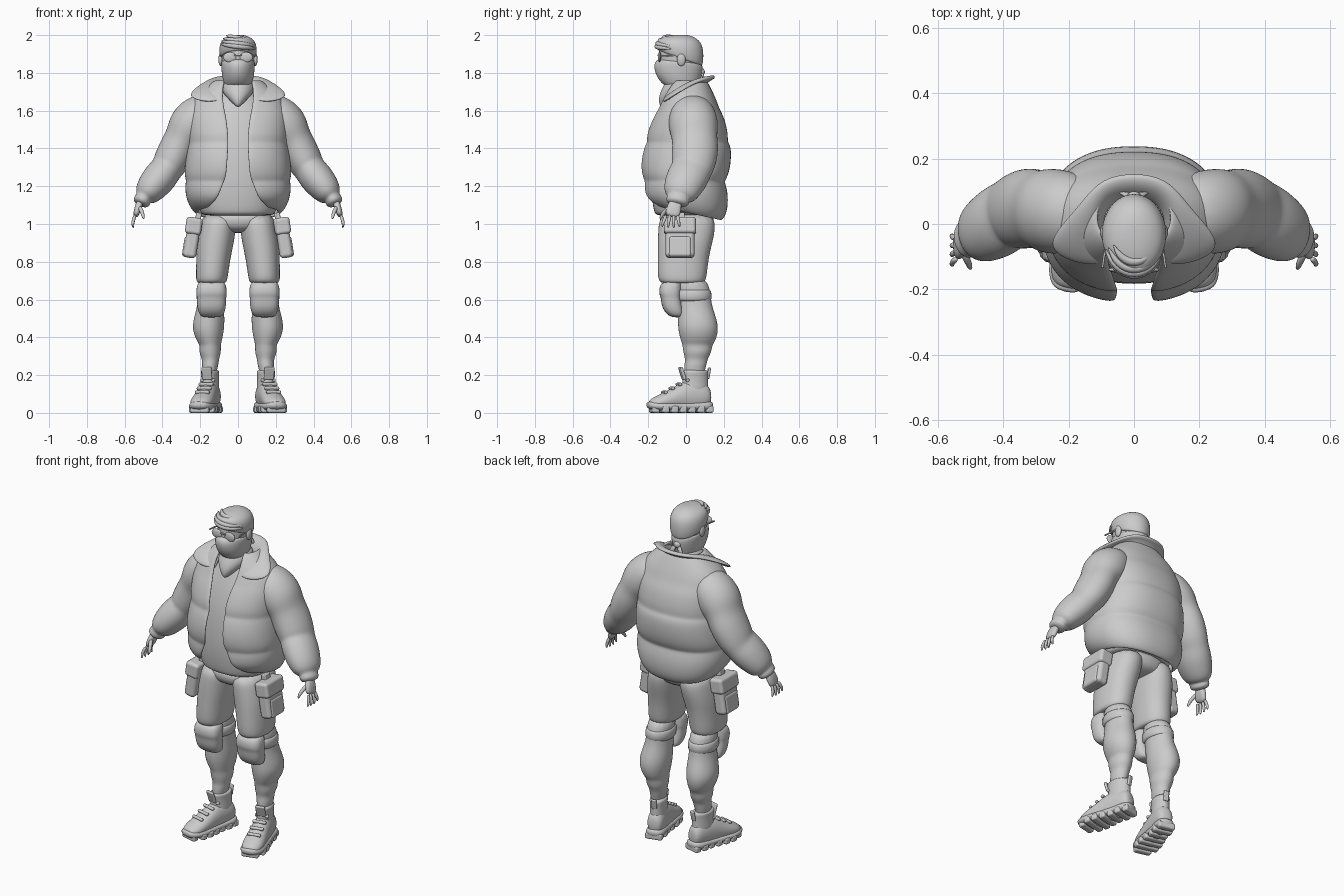
import bpy
import bmesh
from math import sin, cos, pi, asin, radians, copysign
from mathutils import Vector, Matrix, Euler

# All sizes below are in hundredths of a unit
UNIT = 0.01
X, Y, Z = Vector((1, 0, 0)), Vector((0, 1, 0)), Vector((0, 0, 1))

cube = bpy.data.objects.get("Cube")
if cube:
    bpy.data.objects.remove(cube, do_unlink=True)

grey = bpy.data.materials.new("plain grey")
grey.use_nodes = True
grey.diffuse_color = (0.6, 0.6, 0.6, 1)
grey.node_tree.nodes["Principled BSDF"].inputs["Base Color"].default_value = grey.diffuse_color


def finish(bm, name, mirror=False, smooth=0, thick=0, bevel=0):
    """Turn a bmesh into a smooth object with the wanted modifiers."""
    bmesh.ops.recalc_face_normals(bm, faces=bm.faces)
    bm.transform(Matrix.Scale(UNIT, 4))
    mesh = bpy.data.meshes.new(name)
    bm.to_mesh(mesh)
    bm.free()
    mesh.materials.append(grey)
    mesh.shade_smooth()
    obj = bpy.data.objects.new(name, mesh)
    bpy.context.collection.objects.link(obj)
    if mirror:
        obj.modifiers.new("Mirror", "MIRROR")
    if thick:
        mod = obj.modifiers.new("Thickness", "SOLIDIFY")
        mod.thickness, mod.offset = thick * UNIT, 0
    if bevel:
        mod = obj.modifiers.new("Bevel", "BEVEL")
        mod.width, mod.segments, mod.harden_normals = bevel * UNIT, 3, True
    if smooth:
        mod = obj.modifiers.new("Smooth", "SUBSURF")
        mod.levels = mod.render_levels = smooth
    return obj


def skin_rows(bm, rows, closed):
    """Join rows of points with quads."""
    grid = [[bm.verts.new(p) for p in row] for row in rows]
    count = len(grid[0])
    for low, high in zip(grid, grid[1:]):
        for i in range(count if closed else count - 1):
            j = (i + 1) % count
            bm.faces.new((low[i], low[j], high[j], high[i]))
    return grid


def power(value, p):
    return copysign(abs(value) ** p, value)


def loft(name, rings, normal=Z, p=1.0, sides=16, place=None, smooth=2, mirror=True, tilt=0):
    """Skin rings of (x, y, z, half width, half depth); normal=None follows the path."""
    bm = bmesh.new()
    rows = []
    for i, (x, y, z, a, b) in enumerate(rings):
        ahead = Vector(rings[min(i + 1, len(rings) - 1)][:3])
        behind = Vector(rings[max(i - 1, 0)][:3])
        t = normal or (ahead - behind).normalized()
        ref = Z if abs(t.y) > 0.9 else Y
        v = (ref - t * ref.dot(t)).normalized()
        u = v.cross(t)
        lean = tilt * (200 - z) / 12
        row = []
        for k in range(sides):
            angle = 2 * pi * k / sides
            c, s = power(cos(angle), p), power(sin(angle), p)
            row.append(Vector((x, y, z)) + u * a * c + v * b * s - Z * lean * s)
        rows.append(row)
    grid = skin_rows(bm, rows, True)
    bm.faces.new(grid[0])
    bm.faces.new(grid[-1])
    if place:
        bm.transform(place)
    return finish(bm, name, mirror, smooth)


def box(name, centre, size, turn=(0, 0, 0), bevel=1, place=None, mirror=True):
    bm = bmesh.new()
    rot = Euler([radians(d) for d in turn]).to_matrix().to_4x4()
    m = Matrix.Translation(centre) @ rot @ Matrix.Diagonal((*size, 1))
    bmesh.ops.create_cube(bm, size=1, matrix=(place or Matrix()) @ m)
    return finish(bm, name, mirror, bevel=bevel)


def ball(name, centre, size, mirror=True):
    bm = bmesh.new()
    m = Matrix.Translation(centre) @ Matrix.Diagonal((*size, 1))
    bmesh.ops.create_uvsphere(bm, u_segments=20, v_segments=12, radius=1, matrix=m)
    return finish(bm, name, mirror)


# Open puffer jacket: height, front, back, half width, half opening
jacket = [(106, -16, 18, 21, 16), (109, -19, 21, 24.5, 13), (115, -22, 21.5, 27, 10),
          (121, -22, 20, 27, 8), (123, -21.5, 19.5, 26.5, 7), (126, -23, 21.5, 27.5, 6),
          (133, -23.5, 23, 27, 5.5), (141, -21.5, 23, 26, 5), (143, -20, 21, 25.5, 5),
          (147, -20.5, 21.5, 26, 5), (156, -17, 19.5, 26, 6), (160, -14.5, 17, 25, 7),
          (166, -12, 15, 23, 8), (172, -9, 12, 16, 8), (176, -6, 10, 11, 7)]
rows = []
for z, front, back, wide, gap in jacket:
    start = asin((gap / wide) ** (1 / 0.85))
    drop = 0.45 * max(0, 115 - z)
    mid, deep = (front + back) / 2, (back - front) / 2
    row = []
    for k in range(33):
        angle = start + (2 * pi - 2 * start) * k / 32
        c, s = power(cos(angle), 0.85), power(sin(angle), 0.85)
        row.append((wide * s, mid - deep * c, z + drop * c))
    rows.append(row)
bm = bmesh.new()
skin_rows(bm, rows, False)
finish(bm, "jacket_body", smooth=2, thick=2)

# Wide folded collar, half of it mirrored
inner = [(0, 8, 171), (7, 7, 171), (10, 1, 170), (9, -6, 167), (8, -11, 163)]
crest = [(0, 12, 177), (9, 10.5, 177), (13, 3, 176), (14, -5, 172), (10, -12, 166)]
outer = [(0, 16, 178), (11, 14, 178), (18, 4, 175), (30, -8, 167), (14, -13, 164)]
bm = bmesh.new()
skin_rows(bm, [inner, crest, outer], False)
finish(bm, "jacket_collar", mirror=True, smooth=3, thick=2.4)

# Puffy sleeves with gathered cuffs
loft("sleeve", [(12, 3, 163, 8, 9), (20, 3.5, 158, 12, 13), (26, 4, 151, 12.5, 13.5),
                (29, 4.5, 146, 9.6, 12), (32, 5, 140, 10, 12.7), (36, 4, 132, 9.6, 12),
                (38, 3, 129, 8.4, 11), (41, 1, 125, 9.4, 11.5), (46, -2, 119, 8.4, 10.4),
                (49, -3.5, 115, 6.5, 8.5), (49.8, -4, 114, 4.2, 5.8),
                (51, -4.5, 112, 5, 6.6), (52, -5, 110, 3.5, 4.5)], normal=None)

# Hands: palm, four fingers and a thumb
loft("palm", [(51.5, -5, 113, 2, 3.2), (53, -6.5, 108, 2, 4), (54.5, -7.5, 103.5, 1.4, 4.2)],
     normal=None, p=0.8, smooth=1)
for i in range(4):
    s = i - 1.5
    bend = 0.5 * abs(s)
    loft("finger", [(54.3, -7.5 + 2 * s, 105, 1, 1), (55.4, -7.8 + 2.5 * s, 102, 1, 1),
                    (55.8, -8 + 2.9 * s, 99.5 + bend, 0.8, 0.8),
                    (55.4, -8 + 3.1 * s, 97.6 + bend, 0.5, 0.5)],
         normal=None, sides=8, smooth=1)
loft("thumb", [(52.5, -8, 109.5, 1.3, 1.3), (51, -11, 107, 1.2, 1.2),
               (50.2, -13, 104.5, 1, 1), (50, -13.8, 102.5, 0.5, 0.5)],
     normal=None, sides=8, smooth=1)

# Shirt showing through the open jacket
loft("shirt", [(0, 0, 104, 18.5, 15.5), (0, 0, 106, 20, 17), (0, -0.5, 112, 21.5, 17.5),
               (0, 0, 122, 22, 18.8), (0, 0, 140, 22, 17.5), (0, 1, 155, 20, 14.5),
               (0, 2, 165, 13, 11), (0, 2, 172, 8, 8)], p=0.85, sides=24, mirror=False)

# Trousers
loft("hips", [(0, 0.5, 108, 18.5, 14.5), (0, 0.5, 100, 19.5, 15), (0, 0.5, 95, 12, 11)],
     p=0.9, mirror=False)
loft("thigh", [(9.5, 0.5, 106, 9.5, 14.5), (10.7, 0.5, 98, 9.8, 15.5), (12, -0.5, 90, 10, 14.7),
               (13, -1.5, 82, 9.2, 13.7), (13.8, -2, 73, 8.7, 13.3), (14, -2, 69, 8.2, 12.4),
               (14, -2, 68.6, 6, 9)], p=0.9)
loft("lower_leg", [(14, 2, 72, 7.5, 9), (14.2, 4, 64, 7, 9.2), (14.5, 4.5, 57, 7, 9.2),
                   (15.3, 6, 50, 8.4, 10.4), (15.8, 6.5, 44, 8.6, 11), (15.2, 6.5, 38, 6.8, 9.3),
                   (14.7, 6, 36, 5.6, 8), (14.8, 6, 32, 6, 7.6), (14.5, 5.5, 28.5, 4.5, 6),
                   (14.8, 5, 25.5, 4.6, 6), (15, 4.5, 22, 3.6, 5.4), (15, 4.5, 15, 3.5, 5)])

# Knee pads with a strap round the back
loft("knee_pad", [(14, -6, 70, 5.5, 4), (14, -8, 68.5, 7.8, 6), (14, -8.3, 63, 8.4, 6.2),
                  (14, -8, 61.5, 7.8, 5.4), (14, -7.2, 56, 7.8, 5.8), (14, -5.5, 52, 6.6, 4.8),
                  (14, -4.5, 50.5, 4.5, 2.5)], p=0.75)
loft("knee_strap", [(14.2, 3.5, 65.5, 7, 9), (14.2, 3.5, 65, 8, 10.2),
                    (14.3, 3.7, 59.5, 8, 10.2), (14.3, 3.7, 59, 7, 9)], smooth=1)

# Hip pouches
lean = (0, -9, 0)
box("pouch_body", (24.3, -3.2, 92), (7, 15.5, 20), lean, 2.2)
box("pouch_flap", (23.4, -3.2, 99), (8.6, 17, 9), lean, 1.8)
box("pouch_pocket", (27, -3.2, 88), (4, 12, 11), lean, 1.5)
box("pouch_strap", (21, -3.2, 103.5), (3, 5, 5), lean, 0.6)

# Chunky shoes, turned outwards
foot = Matrix.Translation((15, 4, 0)) @ Matrix.Rotation(radians(14), 4, "Z")
loft("shoe_upper", [(0, 9.5, 8, 3, 4), (0, 7, 9, 4.8, 7), (0, 2, 9, 5.2, 9), (0, -5, 8.8, 5.5, 8.4),
                    (0, -12, 7, 6, 6), (0, -18, 5.8, 6.3, 4.3), (0, -22, 5, 5.2, 3.2),
                    (0, -24.5, 4.5, 3, 1.8)], normal=-Y, place=foot)
loft("shoe_ankle", [(0, 1, 9, 5, 7.5), (0, 1, 15, 4.6, 7), (0, 1, 20, 4.6, 7),
                    (0, 0.8, 22, 5, 7.4), (0, 0.8, 23, 3.8, 6)], place=foot)
loft("shoe_sole", [(0, 10.5, 4, 3.5, 2), (0, 7, 3.6, 5.8, 3), (0, 0, 3.6, 5.4, 2.2),
                   (0, -10, 3.4, 6.4, 2.4), (0, -18, 3.4, 7.2, 2.6), (0, -23, 3.8, 5.6, 2.3),
                   (0, -25.5, 4.4, 3, 1.5)], normal=-Y, p=0.8, place=foot)
for i, width in enumerate((10, 11.5, 11, 12.5, 14, 14, 10)):
    box("sole_lug", (0, 8 - 4.9 * i, 1.9), (width, 3.9, 3.8), (0, 0, 0), 1.1, foot)
for i in range(4):
    box("lace", (0, -4 - 4 * i, 17.2 - 2.1 * i), (8, 1.8, 1.6), (28, 0, 0), 0.6, foot)
box("shoe_tongue", (0, -6.2, 21), (5.5, 1.6, 7), (18, 0, 0), 0.7, foot)
box("heel_tab", (0, 8.2, 21), (3, 1.4, 6), (-10, 0, 0), 0.6, foot)

# Head, face covering and neck scarf
loft("head", [(0, 1, 164, 6.5, 6.5), (0, 0.5, 173, 6.5, 7), (0, -3, 177, 7, 9), (0, -3.5, 181, 8, 11),
              (0, -3.3, 186, 8.8, 11.4), (0, -3.3, 192, 9, 11.4), (0, -3.3, 196, 8, 10)],
     mirror=False)
loft("face_mask", [(0, -3, 170, 6, 8), (0, -4, 174, 7.5, 10.5), (0, -4.3, 178, 8.6, 12.3),
                   (0, -4, 183, 9.1, 13.4), (0, -3.5, 185.5, 9.2, 12.4), (0, -3.3, 186.5, 8.6, 11)],
     mirror=False, tilt=1)
loft("scarf", [(0, -1.5, 176, 7.5, 9), (0, -1.5, 173.5, 9, 10.5), (0, -2.5, 170.5, 9, 11),
               (0, -6, 167.5, 6.5, 8.5), (0, -9.5, 164.5, 3.5, 5), (0, -12, 162, 0.8, 1.6)],
     mirror=False)
ball("scarf_knot", (0, 8.2, 180.5), (2.2, 1.8, 2), mirror=False)
loft("scarf_tail", [(0.5, 8, 180.5, 1, 1), (2.5, 9.3, 178, 1.8, 0.7), (3.5, 9.5, 174.5, 1.6, 0.5)],
     sides=8, smooth=1)
ball("ear", (9.2, -2.5, 187), (1.2, 2.3, 3.4))

# Glasses
ball("glasses_lens", (4.3, -14, 188.3), (3.5, 0.9, 2.7))
box("glasses_bridge", (0, -14.7, 189.4), (4, 0.8, 0.8), bevel=0.2, mirror=False)
box("glasses_arm", (8.9, -8, 189), (0.7, 11, 0.8), (0, 0, 8), 0.2)

# Hair cap with a swept fringe
loft("hair", [(0, -3, 187.5, 8.8, 11.2), (0, -3, 188, 9.6, 12), (0, -3, 191, 10.2, 12.6),
              (0, -3.2, 195, 10, 12.5), (0, -3.2, 198, 8.3, 10.6), (0, -3, 199.8, 4.5, 6),
              (0, -3, 200.2, 1.5, 2)], mirror=False, tilt=4)
for i in range(4):
    size = 1 - 0.035 * i * i
    strand = []
    for k in range(9):
        t = -1.2 + 0.3 * k
        r = 0.4 + 1.1 * sin(pi * (k + 0.5) / 9)
        strand.append((9.8 * size * sin(t), -3.2 - 12.4 * size * cos(t),
                       194 + 1.5 * i - 1.1 * t, r, r))
    loft("fringe_strand", strand, normal=None, sides=8, smooth=1, mirror=False)
